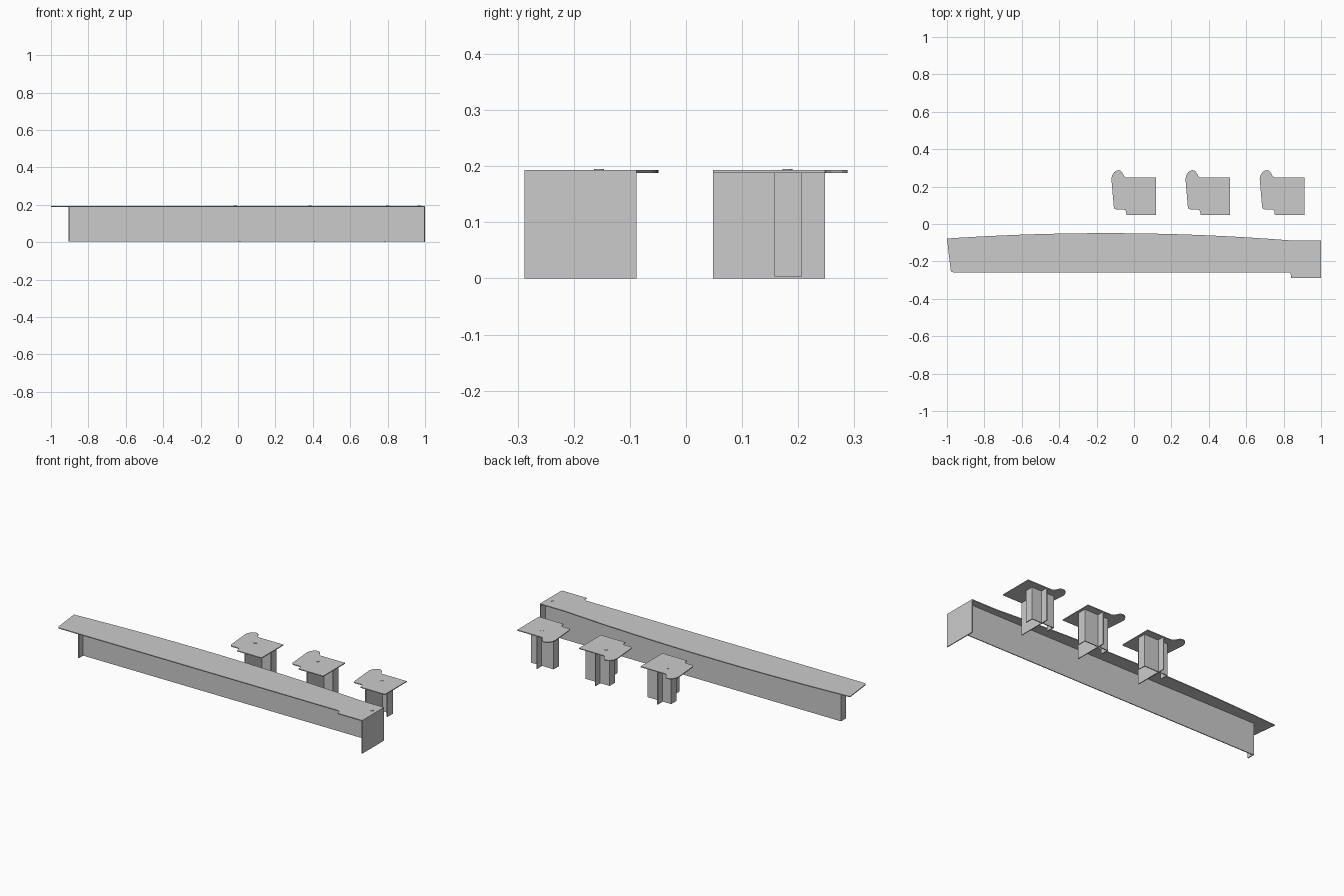
import bpy, bmesh

if "Cube" in bpy.data.objects:
    bpy.data.objects.remove(bpy.data.objects["Cube"])

T = 0.005          # sheet thickness
Z0, Z1 = 0.188, 0.193


def finish(name, bm):
    bmesh.ops.recalc_face_normals(bm, faces=bm.faces)
    mesh = bpy.data.meshes.new(name)
    bm.to_mesh(mesh)
    bm.free()
    obj = bpy.data.objects.new(name, mesh)
    bpy.context.collection.objects.link(obj)
    return obj


def slab(name, outline):
    """Worktop extruded from a plan outline."""
    bm = bmesh.new()
    face = bm.faces.new([bm.verts.new((x, y, Z0)) for x, y in outline])
    ext = bmesh.ops.extrude_face_region(bm, geom=[face])
    verts = [v for v in ext["geom"] if isinstance(v, bmesh.types.BMVert)]
    bmesh.ops.translate(bm, verts=verts, vec=(0, 0, Z1 - Z0))
    return finish(name, bm)


def box(name, x0, x1, y0, y1, z0, z1):
    bm = bmesh.new()
    bmesh.ops.create_cube(bm, size=1)
    bmesh.ops.scale(bm, verts=bm.verts, vec=(x1 - x0, y1 - y0, z1 - z0))
    bmesh.ops.translate(bm, verts=bm.verts,
                        vec=((x0 + x1) / 2, (y0 + y1) / 2, (z0 + z1) / 2))
    return finish(name, bm)


def grommet(name, x, y):
    bm = bmesh.new()
    bmesh.ops.create_cone(bm, cap_ends=True, segments=24, radius1=0.009,
                          radius2=0.009, depth=0.002)
    bmesh.ops.translate(bm, verts=bm.verts, vec=(x, y, Z1 + 0.001))
    return finish(name, bm)


# Long desk: bowed back edge, slanted left end, stepped front right corner
bow = []
for i in range(25):
    x = -1 + 1.84 * i / 24
    bow.append((x, -0.049 - 0.039 * ((x + 0.15) / 0.99) ** 2))
slab("long_worktop", bow + [
    (1, -0.088), (1, -0.288), (0.84, -0.288), (0.839, -0.272),
    (0.834, -0.262), (0.824, -0.258), (-0.968, -0.258),
    (-0.975, -0.256), (-0.98, -0.248)])
box("long_end_panel", 1 - T, 1, -0.288, -0.088, 0, Z0)
box("long_modesty_panel", -0.905, 1 - T, -0.13 - T, -0.13, 0.003, Z0)
box("long_left_return", -0.905, -0.905 + T, -0.175, -0.13 - T, 0.003, Z0)
grommet("long_grommet", 0.97, -0.155)

# Three small desks: right edge, leg panel x, cross panel span, grommet x
desk_plan = [
    (0, 0.248), (0, 0.048), (-0.158, 0.048), (-0.16, 0.064),
    (-0.165, 0.074), (-0.175, 0.078), (-0.212, 0.078), (-0.221, 0.081),
    (-0.226, 0.09), (-0.239, 0.242), (-0.234, 0.262), (-0.224, 0.277),
    (-0.211, 0.286), (-0.2, 0.288), (-0.19, 0.285), (-0.182, 0.278),
    (-0.172, 0.259), (-0.164, 0.25), (-0.156, 0.248)]
desks = [(0.118, 0.01, -0.05, 0.104, -0.015),
         (0.514, 0.41, 0.345, 0.50, 0.385),
         (0.911, 0.785, 0.705, 0.85, 0.80)]
for n, (right, leg, left_end, right_end, gx) in enumerate(desks, 1):
    slab(f"small_worktop_{n}", [(x + right, y) for x, y in desk_plan])
    box(f"small_leg_panel_{n}", leg - T / 2, leg + T / 2, 0.048, 0.248, 0, Z0)
    box(f"small_cross_panel_{n}", left_end, right_end, 0.202, 0.207, 0.003, Z0)
    for side, x in (("left", left_end), ("right", right_end - T)):
        box(f"small_{side}_return_{n}", x, x + T, 0.158, 0.202, 0.003, Z0)
    grommet(f"small_grommet_{n}", gx, 0.181)
